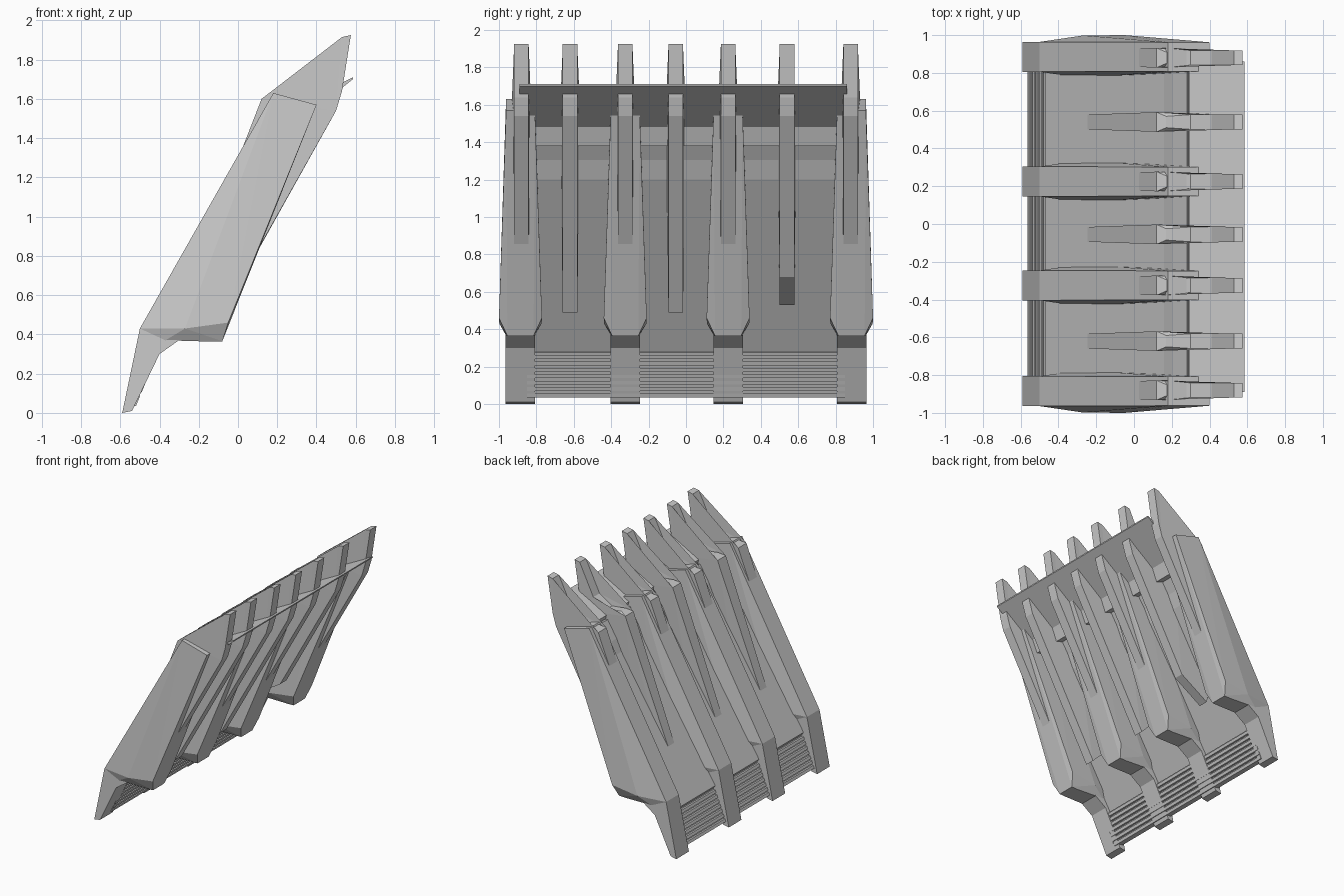
import bpy, bmesh

if "Cube" in bpy.data.objects:
    bpy.data.objects.remove(bpy.data.objects["Cube"])

RIB_Y = (-0.885, -0.325, 0.225, 0.885)
FIN_Y = (-0.88, -0.62, -0.325, -0.055, 0.225, 0.54, 0.88)


def finish(name, bm):
    bmesh.ops.recalc_face_normals(bm, faces=bm.faces)
    me = bpy.data.meshes.new(name)
    bm.to_mesh(me)
    bm.free()
    ob = bpy.data.objects.new(name, me)
    bpy.context.collection.objects.link(ob)
    return ob


def slab(name, pts, y0, y1):
    """Side profile (x, z[, half-width]) stretched along y; the half-width overrides y0/y1."""
    bm = bmesh.new()
    c = (y0 + y1) / 2
    h = (y1 - y0) / 2
    loops = []
    for s in (-1, 1):
        loops.append([bm.verts.new((p[0], c + s * (p[2] if len(p) > 2 else h), p[1])) for p in pts])
    a, b = loops
    n = len(pts)
    caps = [bm.faces.new(a), bm.faces.new(b[::-1])]
    for i in range(n):
        j = (i + 1) % n
        bm.faces.new((a[j], a[i], b[i], b[j]))
    bmesh.ops.triangulate(bm, faces=caps)
    return finish(name, bm)


def hull(name, pts, y):
    """Convex solid from (x, z, half-width) points mirrored about y."""
    bm = bmesh.new()
    for x, z, w in pts:
        bm.verts.new((x, y - w, z))
        bm.verts.new((x, y + w, z))
    bmesh.ops.convex_hull(bm, input=bm.verts)
    loose = [v for v in bm.verts if not v.link_faces]
    bmesh.ops.delete(bm, geom=loose, context='VERTS')
    bmesh.ops.dissolve_limit(bm, angle_limit=0.01, verts=bm.verts, edges=bm.edges)
    return finish(name, bm)


# large ribs: flared body with a bevelled heel, and a narrow foot
body = [(-0.50, 0.43, 0.079), (0.18, 1.63, 0.077), (0.40, 1.57, 0.077),
        (-0.05, 0.46, 0.115), (-0.27, 0.43, 0.113), (-0.08, 0.365, 0.07),
        (-0.13, 0.363, 0.07), (-0.28, 0.385, 0.078), (-0.37, 0.37, 0.079)]
foot = [(-0.59, 0.0), (-0.50, 0.43), (-0.40, 0.55), (-0.26, 0.41),
        (-0.28, 0.385), (-0.40, 0.30), (-0.54, 0.01)]
for y in RIB_Y:
    hull("rib_body", body, y)
    slab("rib_foot", foot, y - 0.079, y + 0.079)

# fins running through the panel, ending in upright prongs
upper = [(-0.25, 0.65), (0.12, 1.60, 0.052), (0.17, 1.62, 0.03), (0.30, 1.60),
         (0.41, 1.67), (0.53, 1.915), (0.575, 1.925), (0.53, 1.64), (0.50, 1.54)]
for i, y in enumerate(FIN_Y):
    end = [(0.02, 0.68), (-0.22, 0.53)] if i == 5 else [(-0.09, 0.49)]
    slab("fin_prong", upper + end, y - 0.039, y + 0.039)

# sloping panel between the ribs
slab("main_panel", [(-0.47, 0.30), (0.31, 1.55), (0.31, 1.48), (0.20, 1.40),
                    (0.11, 1.20), (-0.45, 0.27)], -0.86, 0.86)

# cross bar under the panel
slab("cross_bar", [(0.20, 1.40), (0.27, 1.38), (0.31, 1.48), (0.28, 1.53)], -0.87, 0.87)

# thin lip plate beyond the panel
slab("lip_plate", [(0.29, 1.56), (0.585, 1.71), (0.585, 1.70), (0.31, 1.48)], -0.89, 0.86)

# stepped slats at the bottom edge of the panel
steps = 7
outer, inner = [], []
for k in range(steps):
    t0, t1 = k / steps, (k + 0.6) / steps
    for t, d in ((t0, 0), (t1, 0), (t1, 0.014), ((k + 1) / steps, 0.014)):
        x, z = -0.565 + 0.10 * t, 0.04 + 0.24 * t
        outer.append((x + d, z))
        inner.append((x + 0.045 - d, z - 0.005))
slab("louver_slats", outer + inner[::-1], -0.85, 0.85)
